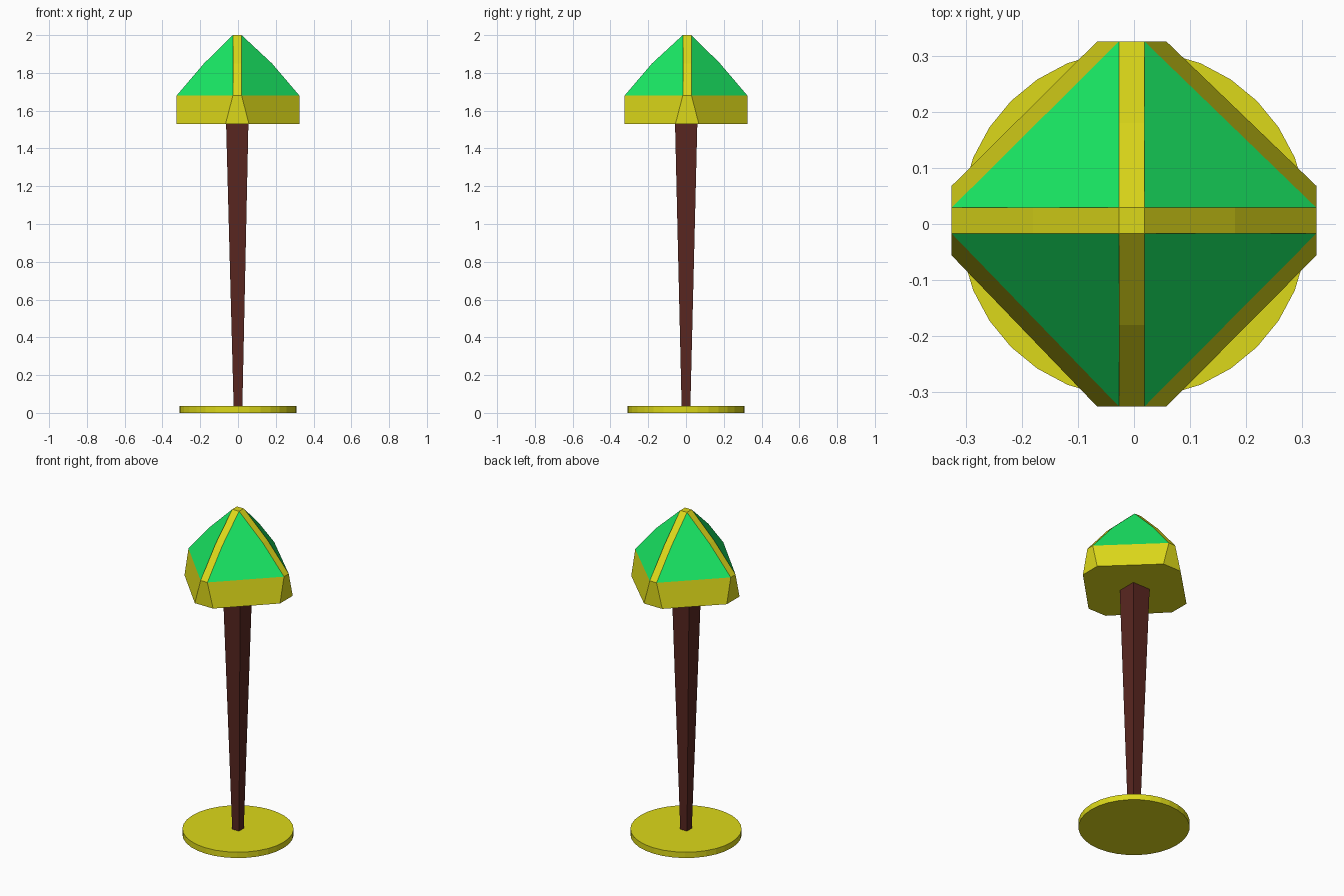
import bpy, math

if "Cube" in bpy.data.objects:
    bpy.data.objects.remove(bpy.data.objects["Cube"])


def material(name, rgb):
    m = bpy.data.materials.new(name)
    m.diffuse_color = (*rgb, 1)
    m.use_nodes = True
    m.node_tree.nodes["Principled BSDF"].inputs["Base Color"].default_value = m.diffuse_color
    return m


YELLOW = material("yellow", (0.72, 0.69, 0.01))
GREEN = material("green", (0.01, 0.83, 0.13))
BROWN = material("brown", (0.10, 0.02, 0.015))


def loft(name, rings, mats, top_mat=0, bottom_mat=0, pick=lambda level, side: 0):
    """Skin a stack of rings, with flat caps at both ends."""
    n = len(rings[0])
    verts = [v for r in rings for v in r]
    faces = [list(range(n))[::-1], list(range(len(verts) - n, len(verts)))]
    slots = [bottom_mat, top_mat]
    for k in range(len(rings) - 1):
        for i in range(n):
            j = (i + 1) % n
            faces.append([k*n + i, k*n + j, (k+1)*n + j, (k+1)*n + i])
            slots.append(pick(k, i))
    return build(name, verts, faces, slots, mats)


def build(name, verts, faces, slots, mats):
    me = bpy.data.meshes.new(name)
    me.from_pydata(verts, [], faces)
    for m in mats:
        me.materials.append(m)
    for p, s in zip(me.polygons, slots):
        p.material_index = s
    ob = bpy.data.objects.new(name, me)
    bpy.context.collection.objects.link(ob)
    return ob


def octagon(r, w, z):
    """Square-ish diamond with cut corners: reach r, corner half width w, slightly off centre."""
    x0, x1, y0, y1 = -0.004 - w, -0.004 + w, 0.006 - w, 0.006 + w
    return [(r, y0, z), (r, y1, z), (x1, r, z), (x0, r, z),
            (-r, y1, z), (-r, y0, z), (x0, -r, z), (x1, -r, z)]


def square(h, z, cx=0, cy=0):
    return [(cx - h, cy - h, z), (cx + h, cy - h, z), (cx + h, cy + h, z), (cx - h, cy + h, z)]


# round foot
bpy.ops.mesh.primitive_cylinder_add(vertices=32, radius=0.31, depth=0.036, location=(0, 0, 0.018))
foot = bpy.context.object
foot.name = "foot"
foot.data.materials.append(YELLOW)

# tapered square post
loft("post", [square(0.023, 0.03), square(0.059, 1.53, -0.004, 0.001)], [BROWN])

# shade band
W = 0.023
loft("shade_band", [octagon(0.325, 0.062, 1.53), octagon(0.325, W, 1.68)], [YELLOW])

# shade roof: four bent ribs with one green panel between each pair
low, mid = octagon(0.325, W, 1.68), octagon(0.18, W, 1.85)
x0, x1, y0, y1 = -0.004 - W, -0.004 + W, 0.006 - W, 0.006 + W
cap = [(x1, y0, 2), (x1, y1, 2), (x1, y1, 2), (x0, y1, 2),
       (x0, y1, 2), (x0, y0, 2), (x0, y0, 2), (x1, y0, 2)]
verts = low + mid + [cap[i] for i in (0, 1, 3, 5)]
top = [16, 17, 17, 18, 18, 19, 19, 16]
faces, slots = [[16, 17, 18, 19]], [0]
for i in range(0, 8, 2):
    j, k = i + 1, (i + 2) % 8
    faces += [[i, j, 8 + j, 8 + i], [8 + i, 8 + j, top[j], top[i]], [j, k, 8 + k, top[j], 8 + j]]
    slots += [0, 0, 1]
build("shade_roof", verts, faces, slots, [YELLOW, GREEN])
